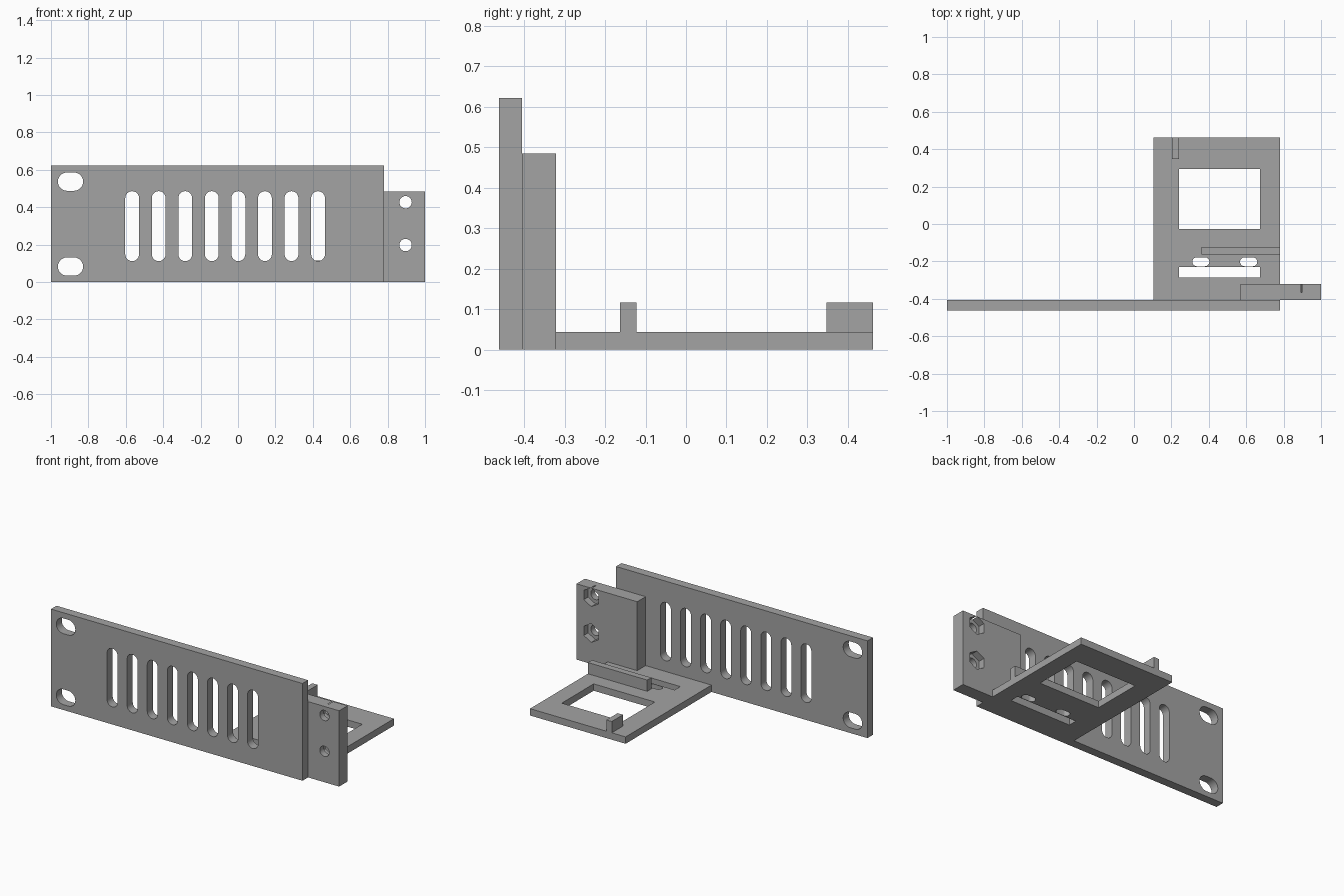
import bpy, bmesh, math

cube = bpy.data.objects.get("Cube")
if cube:
    bpy.data.objects.remove(cube, do_unlink=True)

grey = bpy.data.materials.new("plain_grey")
grey.use_nodes = True
grey.diffuse_color = (0.37, 0.37, 0.37, 1)
grey.node_tree.nodes["Principled BSDF"].inputs["Base Color"].default_value = grey.diffuse_color


def rect(x0, x1, v0, v1):
    return [(x0, v0), (x1, v0), (x1, v1), (x0, v1)]


def rounded_slot(x0, x1, v0, v1, steps=12):
    """Outline with half-round ends along its longer direction."""
    cx, cv = (x0 + x1) / 2, (v0 + v1) / 2
    r = min(x1 - x0, v1 - v0) / 2
    sx, sv = (x1 - x0) / 2 - r, (v1 - v0) / 2 - r
    turn = 0 if sv > sx else -math.pi / 2
    pts = []
    for end in (0, 1):
        for i in range(steps + 1):
            a = turn + math.pi * (end + i / steps)
            side = 1 - 2 * end
            pts.append((cx + side * sx + r * math.cos(a), cv + side * sv + r * math.sin(a)))
    return pts


def polygon(cx, cv, r, sides):
    return [(cx + r * math.sin(math.tau * i / sides), cv + r * math.cos(math.tau * i / sides))
            for i in range(sides)]


def solid(name, prisms, upright):
    """Each prism is (outline, start, end); upright outlines lie in x-z, others in x-y."""
    bm = bmesh.new()
    for outline, d0, d1 in prisms:
        loops = [[bm.verts.new((u, d, v) if upright else (u, v, d)) for u, v in outline]
                 for d in (d0, d1)]
        bm.faces.new(loops[0])
        bm.faces.new(loops[1])
        n = len(outline)
        for i in range(n):
            j = (i + 1) % n
            bm.faces.new((loops[0][i], loops[0][j], loops[1][j], loops[1][i]))
    bmesh.ops.recalc_face_normals(bm, faces=bm.faces)
    mesh = bpy.data.meshes.new(name)
    bm.to_mesh(mesh)
    bm.free()
    mesh.materials.append(grey)
    obj = bpy.data.objects.new(name, mesh)
    bpy.context.collection.objects.link(obj)
    return obj


def cut(obj, prisms, upright):
    """Subtract the prisms and bake the result."""
    cutter = solid(obj.name + "_cutter", prisms, upright)
    cutter.hide_render = True
    mod = obj.modifiers.new("openings", 'BOOLEAN')
    mod.operation, mod.solver, mod.object = 'DIFFERENCE', 'EXACT', cutter
    mod.use_self = True
    bpy.context.view_layer.update()
    baked = bpy.data.meshes.new_from_object(obj.evaluated_get(bpy.context.evaluated_depsgraph_get()))
    obj.modifiers.clear()
    obj.data = baked
    bpy.data.objects.remove(cutter, do_unlink=True)
    bpy.context.view_layer.objects.active = obj
    bpy.ops.object.select_all(action='DESELECT')
    obj.select_set(True)
    bpy.ops.object.shade_smooth_by_angle(angle=math.radians(30))


FRONT, MID, BACK = -0.462, -0.406, 0.462
TRAY_TOP, LIP_TOP = 0.044, 0.116

# Front panel with vent slots and mounting slots
panel = solid("front_panel", [(rect(-1, 0.78, 0, 0.622), FRONT, MID)], True)
openings = []
for i in range(8):
    cx = -0.566 + i * 0.142
    openings.append(rounded_slot(cx - 0.037, cx + 0.037, 0.112, 0.486))
for z in (0.083, 0.537):
    openings.append(rounded_slot(-0.963, -0.828, z - 0.049, z + 0.049))
cut(panel, [(o, FRONT - 0.1, MID + 0.1) for o in openings], True)

# Joining block with bolt holes
block = solid("joining_block", [(rect(0.57, 1, 0, 0.485), MID, -0.321)], True)
cut(block, [(polygon(0.896, z, 0.033, 32), MID - 0.1, -0.2) for z in (0.198, 0.427)], True)

# Hexagonal nut pockets in the back of the block
cut(block, [(polygon(0.896, z, 0.06, 6), -0.365, -0.2) for z in (0.198, 0.427)], True)

# Tray with window, cable slot and two tie slots
tray = solid("tray", [(rect(0.104, 0.78, MID, BACK), 0, TRAY_TOP)], False)
openings = [rect(0.24, 0.673, -0.028, 0.295), rect(0.24, 0.673, -0.286, -0.229),
            rounded_slot(0.312, 0.403, -0.226, -0.178),
            rounded_slot(0.567, 0.659, -0.226, -0.178)]
cut(tray, [(o, -0.1, 0.1) for o in openings], False)

# Retaining bar and corner stop
solid("retaining_bar", [(rect(0.36, 0.78, -0.163, -0.122), TRAY_TOP, LIP_TOP)], False)
solid("corner_stop", [(rect(0.202, 0.24, 0.348, BACK), TRAY_TOP, LIP_TOP)], False)
